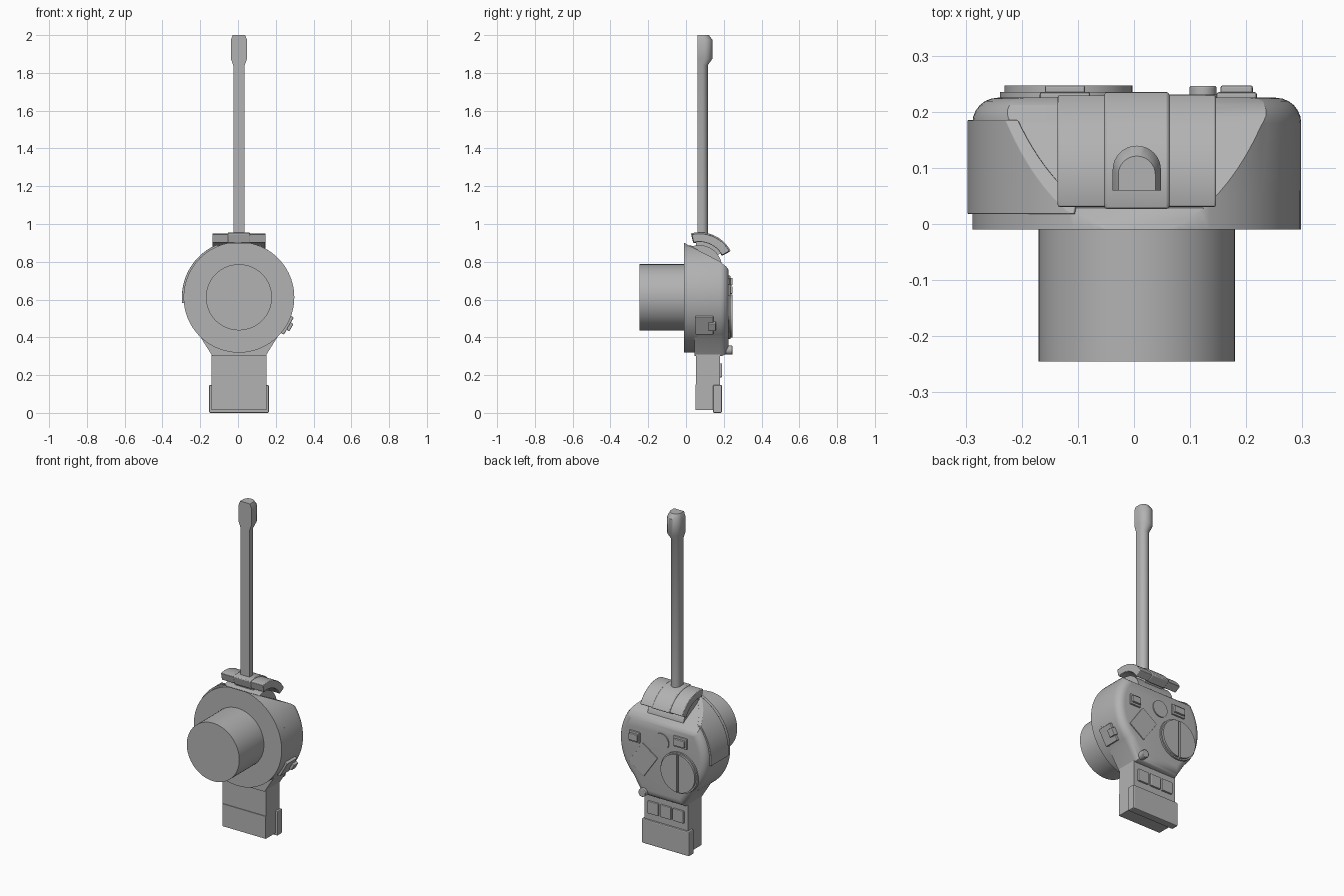
import bpy, bmesh, math
from mathutils import Vector, Matrix

cube = bpy.data.objects.get("Cube")
if cube:
    bpy.data.objects.remove(cube, do_unlink=True)

grey = bpy.data.materials.new("plain_grey")
grey.use_nodes = True
GREY = (0.45, 0.45, 0.45, 1)
grey.diffuse_color = GREY
grey.node_tree.nodes["Principled BSDF"].inputs["Base Color"].default_value = GREY

CX, CZ, R = 0.005, 0.612, 0.293      # centre and radius of the round body
BACK = 0.225                         # rear face of the body


def finish(name, bm, bevel=0.0, smooth=True):
    bmesh.ops.recalc_face_normals(bm, faces=bm.faces)
    me = bpy.data.meshes.new(name)
    bm.to_mesh(me)
    bm.free()
    me.materials.append(grey)
    ob = bpy.data.objects.new(name, me)
    ob.location.x = CX
    bpy.context.collection.objects.link(ob)
    if smooth:
        bpy.ops.object.select_all(action='DESELECT')
        ob.select_set(True)
        bpy.context.view_layer.objects.active = ob
        bpy.ops.object.shade_smooth_by_angle(angle=math.radians(35))
    if bevel:
        mod = ob.modifiers.new("edge", 'BEVEL')
        mod.width, mod.segments, mod.limit_method = bevel, 2, 'ANGLE'
    return ob


def loft(rings):
    """Skin matching rings of points and cap both ends."""
    bm = bmesh.new()
    loops = [[bm.verts.new(p) for p in ring] for ring in rings]
    n = len(loops[0])
    for a, b in zip(loops, loops[1:]):
        for i in range(n):
            j = (i + 1) % n
            bm.faces.new((a[i], a[j], b[j], b[i]))
    bm.faces.new(loops[0])
    bm.faces.new(loops[-1])
    return bm


def cut(bm, co, normal):
    """Remove everything on the normal's side and close the hole."""
    bmesh.ops.bisect_plane(bm, geom=bm.verts[:] + bm.edges[:] + bm.faces[:],
                           plane_co=co, plane_no=normal, clear_outer=True)
    bmesh.ops.holes_fill(bm, edges=[e for e in bm.edges if e.is_boundary], sides=0)


def box(name, x, y, z, bevel=0.0, turn=0.0):
    """Box from (low, high) ranges, turned about its own y axis."""
    bm = bmesh.new()
    bmesh.ops.create_cube(bm, size=1)
    size = Vector([r[1] - r[0] for r in (x, y, z)])
    mid = Vector([(r[0] + r[1]) / 2 for r in (x, y, z)])
    bm.transform(Matrix.Translation(mid) @ Matrix.Rotation(turn, 4, 'Y')
                 @ Matrix.Diagonal(size).to_4x4())
    return finish(name, bm, bevel, smooth=False)


def arc(r, a0, a1, n):
    return [(r * math.cos(math.radians(a0 + (a1 - a0) * i / n)),
             r * math.sin(math.radians(a0 + (a1 - a0) * i / n))) for i in range(n + 1)]


def disc(x, z, r, y0, y1, n=64):
    pts = arc(r, 0, 360, n)[:-1]
    return loft([[(x + u, y, z + v) for u, v in pts] for y in (y0, y1)])


def cross_sector(name, width, r0, r1, a0, a1, bevel=0.0):
    """Curved band around the hinge axis, running across x."""
    pts = arc(r1, a0, a1, 20) + arc(r0, a1, a0, 20)
    bm = loft([[(x, HY + u, HZ + v) for u, v in pts] for x in (-width, width)])
    return finish(name, bm, bevel)


SLOPE_CO, SLOPE_NO = Vector((0, -0.01, 0.9)), Vector((0, 0.52, 1))

# Barrel and front disc
finish("barrel", disc(0, CZ, 0.175, -0.245, 0.0))
bm = disc(0, CZ, R, -0.01, 0.06, 96)
cut(bm, SLOPE_CO, SLOPE_NO)
finish("front_disc", bm)

# Main housing: round body running into a tapered neck, with a rounded rear edge
outline = arc(R, -46, 226, 72) + [(-0.14, -0.312), (0.14, -0.312)]
steps = [(0.045, 1.0)]
FILLET = 0.045
for i in range(7):
    t = math.radians(15 * i)
    steps.append((BACK - FILLET + FILLET * math.sin(t), 1 - FILLET * (1 - math.cos(t)) / R))
bm = loft([[(u * s, y, CZ + v * s) for u, v in outline] for y, s in steps])
cut(bm, SLOPE_CO, SLOPE_NO)
edge = Vector((0, BACK, 0.778))
for ny, nz, back in ((0.8, 0.6, 0.012), (0.62, 0.8, 0.010)):
    cut(bm, edge - Vector((0, ny, nz)) * back, Vector((0, ny, nz)))
finish("housing", bm)

# Raised side panel following the round body
ring = arc(0.302, 112, 186, 28) + arc(0.285, 186, 112, 28)
bm = loft([[(u, y, CZ + v) for u, v in ring] for y in (0.018, 0.185)])
cut(bm, SLOPE_CO + Vector((0, 0, 0.005)), SLOPE_NO)
finish("side_panel", bm, 0.004)

# Hinge cradle above the housing
HY, HZ = 0.071, 0.768
cross_sector("cradle_band", 0.141, 0.137, 0.182, 29, 103, 0.003)
cross_sector("cradle_centre", 0.058, 0.134, 0.188, 28, 104, 0.005)
cross_sector("cradle_core", 0.12, 0.05, 0.12, 0, 125)
cross_sector("cradle_neck", 0.06, 0.10, 0.15, 35, 98)

# Rod with a thicker tip: flat at the front, round at the back
FY = 0.06
profile = ((0.92, 0.030), (1.84, 0.030), (1.875, 0.043), (1.975, 0.043), (2.0, 0.033))
rings = []
for z, r in profile:
    curve = [(u, FY + 0.85 * r + v) for u, v in arc(r, 0, 180, 16)]
    rings.append([(u, v, z) for u, v in [(r, FY)] + curve + [(-r, FY)]])
finish("rod", loft(rings))

# Grip and foot
box("grip", (-0.145, 0.145), (0.054, 0.18), (0.14, 0.32))
box("grip_foot", (-0.145, 0.145), (0.05, 0.15), (0.015, 0.15))
box("foot_cap", (-0.158, 0.158), (0.143, 0.19), (0, 0.148), 0.006)
for i in (-1, 0, 1):
    x = 0.084 * i
    box("grip_button", (x - 0.036, x + 0.036), (0.17, 0.191), (0.188, 0.262), 0.004)

# Large slotted dial
DX, DZ = -0.122, 0.512
finish("dial_base", disc(DX, DZ, 0.122, 0.2, 0.235))
for side in (-1, 1):
    bm = disc(DX, DZ, 0.114, 0.22, 0.247)
    cut(bm, Vector((DX + side * 0.006, 0, 0)), Vector((-side, 0, 0)))
    finish("dial_half", bm)

# Rear buttons, plate and knob
finish("round_button", disc(0.0, 0.665, 0.05, 0.2, 0.231, 40))
box("rear_plate", (0.06, 0.18), (0.2, 0.231), (0.446, 0.606), 0.002, math.radians(-35))
for x, z, w in ((-0.128, 0.695, 0.045), (0.178, 0.65, 0.036)):
    box("button_base", (x - w, x + w), (0.2, 0.235), (z - 0.032, z + 0.032), 0.004)
    box("button_cap", (x - w * 0.8, x + w * 0.8), (0.22, 0.247), (z - 0.02, z + 0.02), 0.004)
finish("knob_stem", disc(0.118, 0.332, 0.018, 0.15, 0.225, 24))
finish("knob", disc(0.118, 0.332, 0.024, 0.205, 0.246, 24), 0.003)

# Side switch set against the round body
TILT = math.radians(30)
c, s = math.cos(TILT), math.sin(TILT)
for name, r, t, y, half in (("switch_plate", 0.285, 0.02, (0.05, 0.145), 0.052),
                            ("switch_tab", 0.305, 0.016, (0.118, 0.158), 0.022)):
    x, z = r * c, CZ - r * s
    box(name, (x - t, x + t), y, (z - half, z + half), 0.004, TILT)
